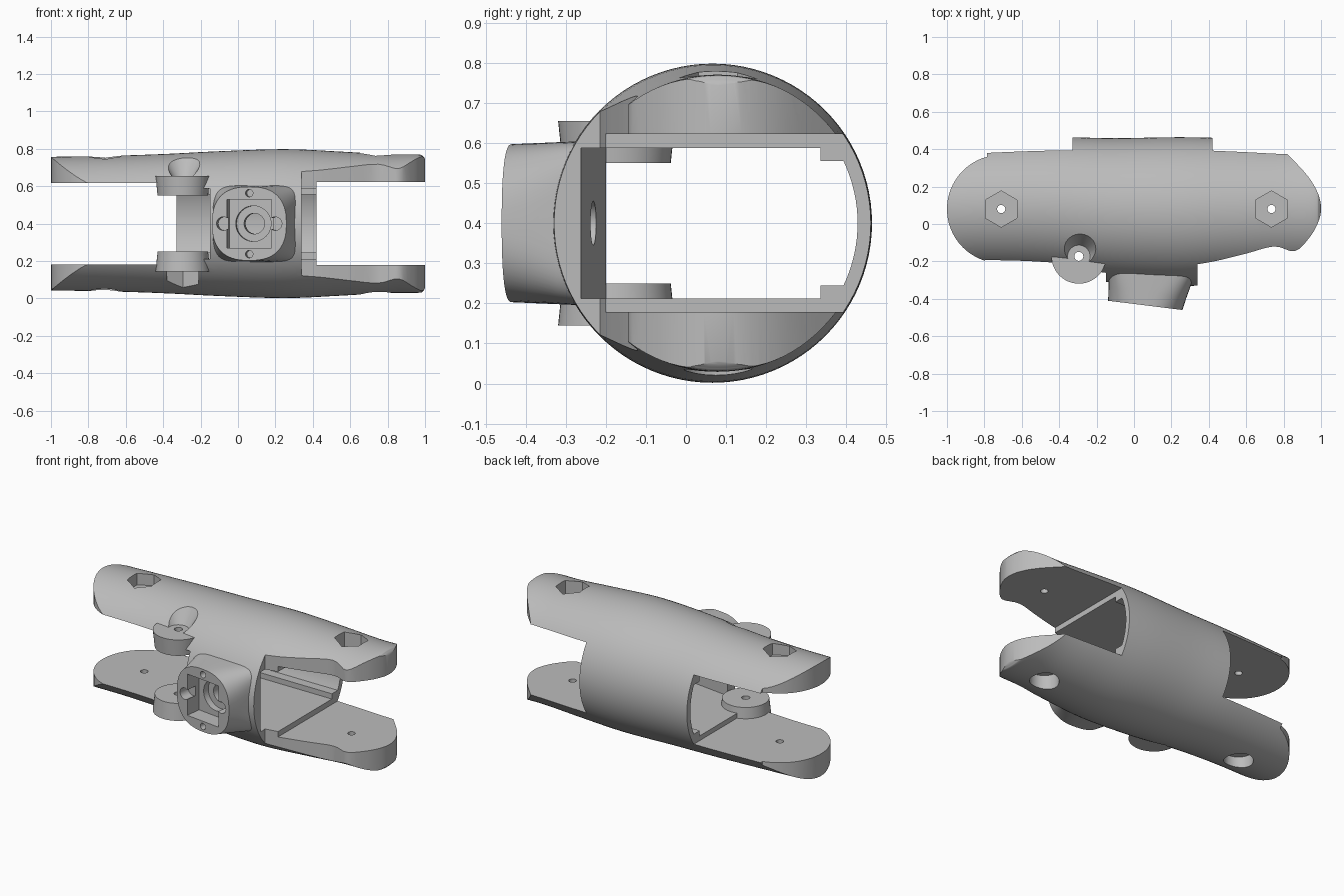
import bpy, bmesh
from math import sin, cos, pi, radians, copysign
from mathutils import Matrix

if "Cube" in bpy.data.objects:
    bpy.data.objects.remove(bpy.data.objects["Cube"])

grey = bpy.data.materials.new("plain_grey")
grey.use_nodes = True
COLOUR = (0.5, 0.5, 0.5, 1)
grey.diffuse_color = COLOUR
grey.node_tree.nodes["Principled BSDF"].inputs["Base Color"].default_value = COLOUR

MID = 0.4  # height of the long axis


def loft(name, rings, matrix=Matrix()):
    """Closed solid through matching rings of points."""
    bm = bmesh.new()
    loops = [[bm.verts.new(matrix @ Matrix.Translation(p).translation) for p in r] for r in rings]
    n = len(loops[0])
    for a, b in zip(loops, loops[1:]):
        for i in range(n):
            j = (i + 1) % n
            bm.faces.new((a[i], a[j], b[j], b[i]))
    bm.faces.new(loops[0])
    bm.faces.new(loops[-1])
    bmesh.ops.recalc_face_normals(bm, faces=bm.faces)
    mesh = bpy.data.meshes.new(name)
    bm.to_mesh(mesh)
    bm.free()
    ob = bpy.data.objects.new(name, mesh)
    bpy.context.collection.objects.link(ob)
    mesh.materials.append(grey)
    return ob


def prism(name, outline, z0, z1, matrix=Matrix()):
    return loft(name, [[(x, y, z) for x, y in outline] for z in (z0, z1)], matrix)


def box(x0, x1, y0, y1, z0, z1, matrix=Matrix()):
    return prism("box", [(x0, y0), (x1, y0), (x1, y1), (x0, y1)], z0, z1, matrix)


def peg(x, y, r0, r1, z0, z1, sides=48, matrix=Matrix()):
    """Round or many-sided column, first corner towards +y."""
    turn = [(sin(2 * pi * i / sides), cos(2 * pi * i / sides)) for i in range(sides)]
    return loft("peg", [[(x + r * a, y + r * b, z) for a, b in turn]
                        for r, z in ((r0, z0), (r1, z1))], matrix)


def combine(target, tool, operation="DIFFERENCE"):
    mod = target.modifiers.new("combine", "BOOLEAN")
    mod.operation, mod.object, mod.solver = operation, tool, "EXACT"
    bpy.ops.object.select_all(action="DESELECT")
    bpy.context.view_layer.objects.active = target
    target.select_set(True)
    bpy.ops.object.modifier_apply(modifier=mod.name)
    bpy.data.objects.remove(tool)


def smooth_steps(keys, steps):
    """Cubic interpolation through the profile keys."""
    out = []
    for k in range(len(keys) - 1):
        p = [keys[max(k - 1, 0)], keys[k], keys[k + 1], keys[min(k + 2, len(keys) - 1)]]
        for s in range(steps):
            t = s / steps
            out.append([0.5 * (2 * b + (c - a) * t + (2 * a - 5 * b + 4 * c - d) * t * t
                               + (3 * b - a - 3 * c + d) * t ** 3) for a, b, c, d in zip(*p)])
    return out + [keys[-1]]


# Barrel-like shell: position along x, centre y, radius
profile = smooth_steps([(-1.01, .085, .357), (-.7, .095, .362), (-.4, .092, .372), (-.1, .072, .387),
                        (.25, .066, .398), (.55, .072, .385), (.8, .077, .371), (.96, .08, .37),
                        (.99, .08, .36), (1.002, .08, .34)], 5)
N = 96
shell = loft("limb_shell", [[(x, c + r * cos(2 * pi * i / N), MID + r * sin(2 * pi * i / N))
                             for i in range(N)] for x, c, r in profile])

# Plan outline with rounded ends
left_arc = [(-.71 + .29 * cos(radians(a)), .08 + .29 * sin(radians(a))) for a in range(105, 256, 6)]
right_end = smooth_steps([(.34, -.215), (.45, -.195), (.6, -.158), (.75, -.12), (.86, -.145), (.94, -.07),
                          (.985, .01), (1, .08), (.985, .16), (.93, .255), (.82, .375)], 4)
plan = [(-.785, .6)] + left_arc + [(-.785, -.6), (.34, -.6)] + right_end + [(.82, .6)]
combine(shell, prism("plan", plan, -1, 2), "INTERSECT")

# Open slots between the end plates, and the central cavity
combine(shell, box(-2, -.33, -1, 1, .182, .618))
combine(shell, box(.42, 2, -1, 1, .178, .622))
cavity = [(-.7, -1), (-.15, -1), (-.15, -.2), (.34, -.262), (.34, -1), (.7, -1), (.7, .335), (-.7, .335)]
combine(shell, prism("cavity", cavity, .212, .588))
half = .155
arc = [(.068 + (.36 ** 2 - h * h) ** .5, MID + h) for h in [half * (i / 8 - 1) for i in range(17)]]
recess = [(.2, MID - half)] + arc + [(.2, MID + half)]
combine(shell, loft("back_recess", [[(x, y, z) for y, z in recess] for x in (-.7, .7)]))

# Hinge bosses
HX, HY = -.295, -.173
combine(shell, peg(HX, HY, .135, .146, .55, .655), "UNION")
combine(shell, peg(HX, HY, .135, .146, .25, .145), "UNION")
combine(shell, peg(HX, HY, .06, .15, .655, .8))
combine(shell, peg(HX, HY, .098, .098, -.1, .145, 6))
combine(shell, peg(HX, HY, .024, .024, -1, 2, 24))

# Bolt holes with hex pockets above and round pockets below
for x in (-.71, .735):
    combine(shell, peg(x, .08, .022, .022, -1, 2, 24))
    combine(shell, peg(x, .08, .097, .097, .685, 1, 6))
    combine(shell, peg(x, .08, .085, .085, -.2, .115))

# Angled socket: local z runs inward from its front face
frame = (Matrix.Translation((.06, -.435, MID)) @ Matrix.Rotation(radians(-7.1), 4, "Z")
         @ Matrix.Rotation(radians(-90), 4, "X"))


def rounded(w, h, power, x, z, n=64):
    ring = []
    for i in range(n):
        a, b = cos(2 * pi * i / n), sin(2 * pi * i / n)
        ring.append((x + w * copysign(abs(a) ** (2 / power), a),
                     h * copysign(abs(b) ** (2 / power), b), z))
    return ring


socket = loft("socket", [rounded(.2, .197, 2.5, 0, 0), rounded(.21, .2, 3.2, .004, .07),
                         rounded(.222, .203, 4.5, .008, .14), rounded(.232, .205, 6, .012, .195)], frame)
combine(shell, socket, "UNION")
combine(shell, box(-.12, .12, -.13, .13, -.1, .1, frame))
combine(shell, peg(.01, 0, .095, .095, .05, .14, 48, frame))
combine(shell, peg(.01, 0, .055, .055, .05, .3, 48, frame))
for s in (-1, 1):
    combine(shell, peg(s * .14, 0, .036, .036, -.1, .07, 24, frame))
    combine(shell, peg(0, s * .163, .02, .02, -.1, .06, 24, frame))

# Smooth shading with sharp edges kept
shell.select_set(True)
bpy.context.view_layer.objects.active = shell
bpy.ops.object.shade_smooth_by_angle(angle=radians(30))
